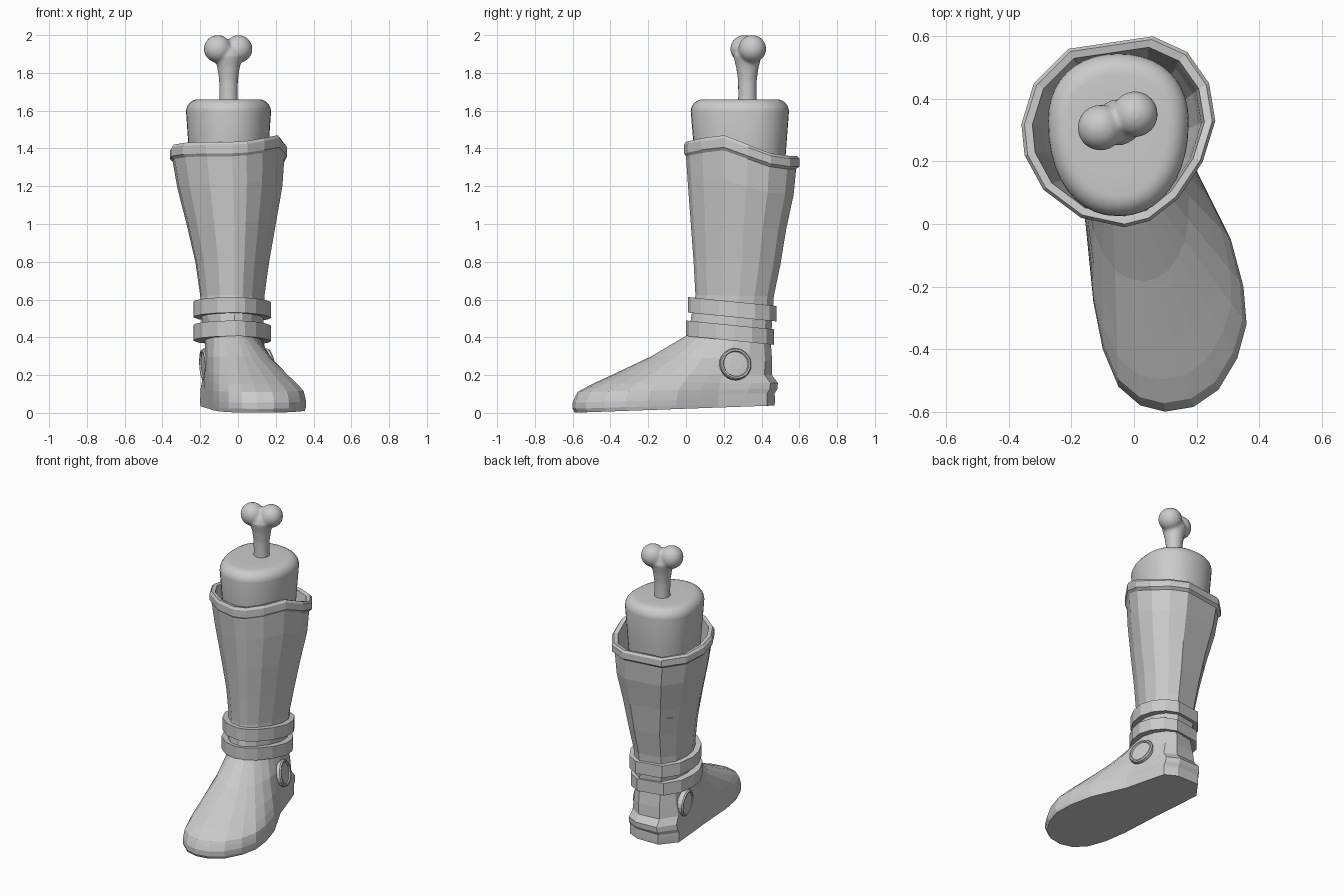
import bpy, bmesh, math
from mathutils import Vector

if "Cube" in bpy.data.objects:
    bpy.data.objects.remove(bpy.data.objects["Cube"])

# Boot-top outline seen from above (clockwise from the back) and rim height per corner
RIM = [(.06, .6), (.17, .55), (.24, .45), (.26, .33), (.22, .2), (.14, .08), (.05, .01),
       (-.03, -.01), (-.17, .02), (-.29, .11), (-.35, .22), (-.36, .32), (-.32, .45), (-.21, .56)]
RIM_Z = [1.36, 1.36, 1.375, 1.42, 1.47, 1.455, 1.44, 1.435, 1.435, 1.43, 1.42, 1.40, 1.375, 1.36]
N = len(RIM)


def outline(u, box):
    """Point at corner number u of the outline, fitted into box (x0, x1, y0, y1)."""
    i, f = int(u) % N, u - int(u)
    a, b = RIM[i], RIM[(i + 1) % N]
    nx = (a[0] + (b[0] - a[0]) * f + .36) / .62
    ny = (a[1] + (b[1] - a[1]) * f + .01) / .61
    return box[0] + (box[1] - box[0]) * nx, box[2] + (box[3] - box[2]) * ny


def loft(name, rings, caps=True, closed=False, smooth=False):
    """Skin a list of equal-length rings."""
    bm = bmesh.new()
    vr = [[bm.verts.new(p) for p in r] for r in rings]
    pairs = list(zip(vr, vr[1:])) + ([(vr[-1], vr[0])] if closed else [])
    for a, b in pairs:
        for i in range(len(a)):
            j = (i + 1) % len(a)
            bm.faces.new((a[i], a[j], b[j], b[i]))
    if caps and not closed:
        bm.faces.new(vr[0])
        bm.faces.new(vr[-1])
    bmesh.ops.recalc_face_normals(bm, faces=bm.faces)
    me = bpy.data.meshes.new(name)
    bm.to_mesh(me)
    bm.free()
    ob = bpy.data.objects.new(name, me)
    bpy.context.collection.objects.link(ob)
    if smooth:
        me.shade_smooth()
    return ob


# Boot shaft: outside, folded lip, then hollow inside
LEVELS = [(.38, -.17, .13, .01, .45), (.5, -.195, .135, .03, .455), (.62, -.2, .14, .05, .465),
          (.8, -.225, .165, .04, .5), (1.0, -.27, .2, .025, .53), (1.2, -.32, .235, .01, .57),
          (1.345, -.345, .245, 0, .583), (1.36, -.36, .26, -.01, .6), (1.405, -.36, .26, -.01, .6),
          (1.42, -.35, .25, 0, .59), (1.415, -.325, .225, .025, .565), (1.35, -.315, .215, .03, .555),
          (1.2, -.29, .205, .04, .54), (.95, -.23, .16, .06, .49)]
rings = []
for z, *box in LEVELS:
    ring = []
    for i in range(N):
        x, y = outline(i, box)
        if z > .6:
            dz = (RIM_Z[i] - 1.42) * (z - .6) / .82
        else:
            dz = -(y - .23) * .1
        ring.append((x, y, z + dz))
    rings.append(ring)
loft("boot_shaft", rings)

# Foot: sole outline (x, y, matching ankle corner) blended up to the ankle
SOLE = [(.04, .47, 0), (.12, .43, 1), (.155, .32, 2), (.2, .17, 3), (.25, .07, 3.5), (.31, -.05, 4),
        (.35, -.2, 4.5), (.36, -.32, 5), (.33, -.43, 5.4), (.27, -.53, 5.9), (.19, -.585, 6.3),
        (.1, -.6, 6.8), (.02, -.58, 7.3), (-.05, -.52, 7.8), (-.1, -.4, 8.3), (-.13, -.25, 8.8),
        (-.155, 0, 9.7), (-.18, .2, 10.7), (-.2, .36, 12), (-.12, .47, 13)]
STEPS = [(0, .02), (.05, 0), (.13, 0), (.2, .02), (.27, .045), (.37, .17), (.5, .36), (.73, .69), (1, 1)]
rings = []
for f, t in STEPS:
    ring = []
    for x, y, u in SOLE:
        ax, ay = outline(u, (-.175, .135, 0, .45))
        px, py = x + (ax - x) * t, y + (ay - y) * t
        if y > .3:
            py += {.37: .02, .27: .014, .5: -.008}.get(f, 0)
        z0 = .001 + .038 * (y + .6) / 1.07
        z1 = .41 - .05 * ay / .45
        ring.append((px, py, z0 + (z1 - z0) * f))
    rings.append(ring)
loft("foot", rings)

# Two tilted ankle bands
for name, zc, y0, y1 in (("upper_band", .55, .01, .48), ("lower_band", .425, 0, .465)):
    section = []
    for dz, inset in ((-.042, .05), (-.042, 0), (.04, 0), (.04, .05)):
        box = (-.235 + inset, .175 - inset, y0 + inset, y1 - inset)
        pts = [outline(i, box) for i in range(N)]
        section.append([(x, y, zc + dz - (y - .24) * .1) for x, y in pts])
    loft(name, section, closed=True)

# Round ankle medallions with raised rim
PROFILE = [(.085, -.04), (.085, .006), (.079, .014), (.07, .014), (.066, .006), (.03, .009)]
for name, loc, normal in (("right_medallion", (.162, .262, .258), (.93, .25, .2)),
                          ("left_medallion", (-.176, .25, .255), (-1, -.2, -.05))):
    q = Vector(normal).to_track_quat('Z', 'Y')
    rings = [[Vector(loc) + q @ Vector((r * math.cos(a), r * math.sin(a), h))
              for a in (k * math.tau / 20 for k in range(20))] for r, h in PROFILE]
    loft(name, rings)

# Leg stump: egg-shaped section with a rounded top edge
def egg(z, s, inset):
    pts = []
    for k in range(40):
        a = k * math.tau / 40
        c, n = math.cos(a), math.sin(a)
        ry = .215 if n > 0 else .305
        pts.append((-.05 + (.225 * s - inset) * math.copysign(abs(c) ** .92, c),
                    .33 - .03 * (1 - s) + (ry * s - inset) * math.copysign(abs(n) ** .92, n), z))
    return pts


rings = [egg(.9, .8, 0), egg(1.2, .88, 0), egg(1.4, .94, 0)]
for k in range(7):
    a = k * math.pi / 12
    rings.append(egg(1.595 + .065 * math.sin(a), 1, .065 * (1 - math.cos(a))))
rings.append(egg(1.66, 1, .14))
loft("leg_stump", rings, smooth=True)

# Bone: flared shaft and two knobs fused by a remesh
bm = bmesh.new()
SHAFT = [(1.6, .052), (1.68, .049), (1.76, .05), (1.83, .06), (1.89, .075), (1.93, .06)]
prev = None
for z, r in SHAFT:
    cur = [bm.verts.new((-.05 + r * math.cos(k * math.tau / 24),
                         .325 + r * math.sin(k * math.tau / 24), z)) for k in range(24)]
    if prev:
        for i in range(24):
            j = (i + 1) % 24
            bm.faces.new((prev[i], prev[j], cur[j], cur[i]))
    else:
        bm.faces.new(cur[::-1])
    prev = cur
bm.faces.new(prev)
for x, y in ((-.107, .308), (.003, .351)):
    res = bmesh.ops.create_icosphere(bm, subdivisions=3, radius=.074)
    bmesh.ops.translate(bm, verts=res["verts"], vec=(x, y, 1.927))
me = bpy.data.meshes.new("bone")
bm.to_mesh(me)
bm.free()
bone = bpy.data.objects.new("bone", me)
bpy.context.collection.objects.link(bone)
remesh = bone.modifiers.new("fuse", 'REMESH')
remesh.mode = 'VOXEL'
remesh.voxel_size = .009
remesh.use_smooth_shade = True
soften = bone.modifiers.new("soften", 'SMOOTH')
soften.factor = .5
soften.iterations = 6
